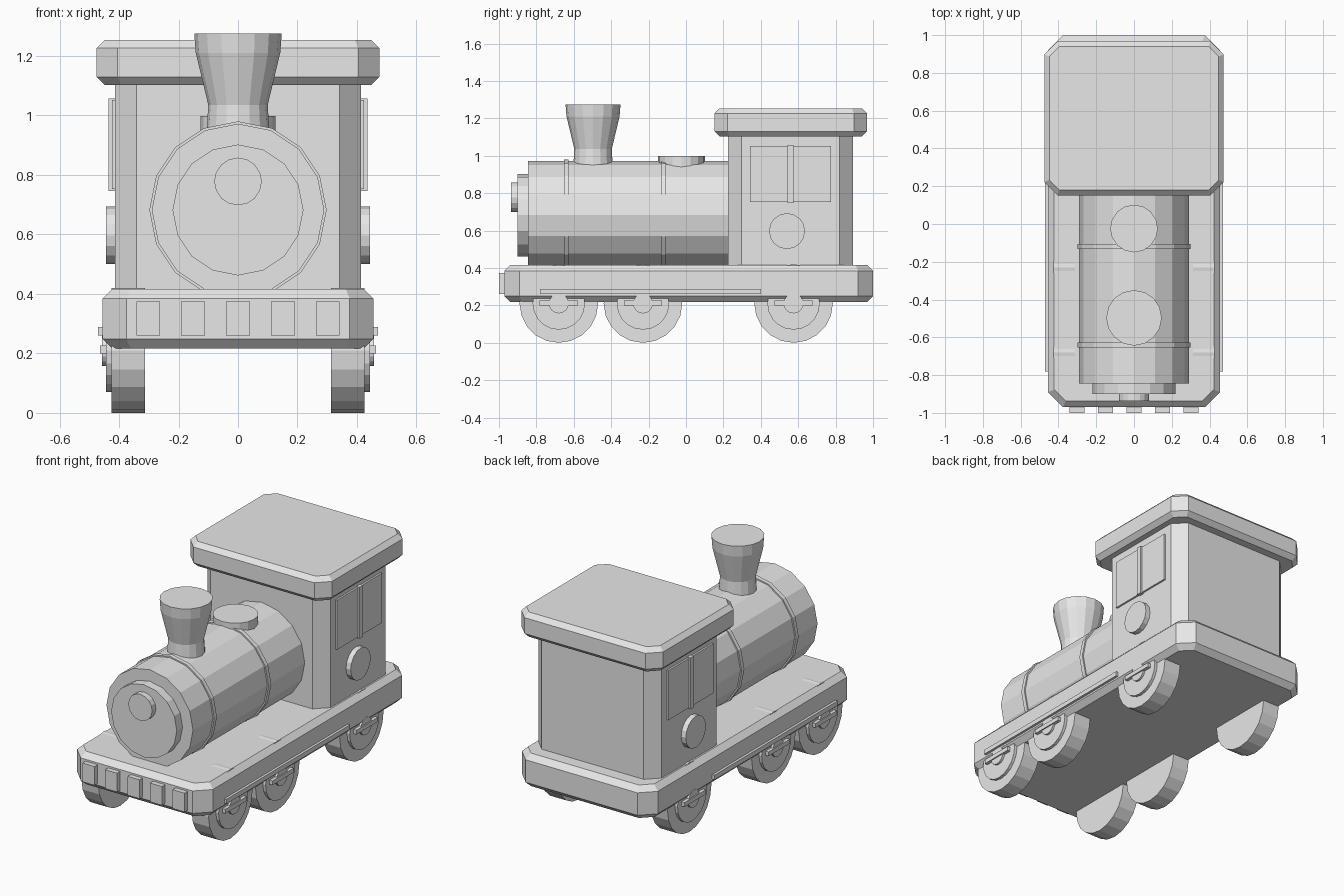
import bpy
import bmesh
import math
from mathutils import Matrix, Vector

cube = bpy.data.objects.get("Cube")
if cube:
    bpy.data.objects.remove(cube, do_unlink=True)

# One plain material for the whole model
grey = bpy.data.materials.new("plain_grey")
grey.use_nodes = True
colour = (0.8, 0.8, 0.8, 1)
grey.diffuse_color = colour
grey.node_tree.nodes["Principled BSDF"].inputs["Base Color"].default_value = colour


def finish(name, bm):
    bmesh.ops.recalc_face_normals(bm, faces=bm.faces)
    mesh = bpy.data.meshes.new(name)
    bm.to_mesh(mesh)
    bm.free()
    mesh.materials.append(grey)
    obj = bpy.data.objects.new(name, mesh)
    bpy.context.collection.objects.link(obj)
    return obj


def loft(name, rings):
    """Join equal rings of points into a closed solid."""
    bm = bmesh.new()
    loops = [[bm.verts.new(p) for p in ring] for ring in rings]
    n = len(loops[0])
    for a, b in zip(loops, loops[1:]):
        for i in range(n):
            j = (i + 1) % n
            bm.faces.new((a[i], a[j], b[j], b[i]))
    bm.faces.new(loops[0])
    bm.faces.new(loops[-1])
    return finish(name, bm)


def octagon(x, y0, y1, cut, z, inset=0):
    x, y0, y1 = x - inset, y0 + inset, y1 - inset
    c = cut - inset * 0.58
    return [(x - c, y0, z), (x, y0 + c, z), (x, y1 - c, z), (x - c, y1, z),
            (c - x, y1, z), (-x, y1 - c, z), (-x, y0 + c, z), (c - x, y0, z)]


def slab(name, x, y0, y1, z0, z1, cut, bevel):
    """Box with cut corners and chamfered top and bottom rims."""
    levels = [(z0, bevel), (z0 + bevel, 0), (z1 - bevel, 0), (z1, bevel)]
    return loft(name, [octagon(x, y0, y1, cut, z, i) for z, i in levels])


def turned(name, profile, centre, axis, sides=16):
    """Solid of revolution; profile holds (radius, position along axis)."""
    turn = {"X": Matrix.Rotation(math.pi / 2, 3, "Y"),
            "Y": Matrix.Rotation(-math.pi / 2, 3, "X"),
            "Z": Matrix.Identity(3)}[axis]
    rings = []
    for r, h in profile:
        angles = [math.tau * i / sides for i in range(sides)]
        rings.append([turn @ Vector((r * math.cos(a), r * math.sin(a), h))
                      + Vector(centre) for a in angles])
    return loft(name, rings)


def box(name, x, y, z):
    """Box from its (low, high) range on each axis."""
    return loft(name, [[(x[0], y[0], h), (x[1], y[0], h),
                        (x[1], y[1], h), (x[0], y[1], h)] for h in z])


def both(obj):
    """Mirror a left part onto the right side."""
    obj.modifiers.new("Mirror", "MIRROR")


# Platform, cab and roof
slab("platform", 0.455, -0.97, 1.0, 0.217, 0.417, 0.08, 0.032)
loft("cab", [octagon(0.413, 0.225, 0.893, 0.071, z) for z in (0.4, 1.12)])
slab("roof", 0.475, 0.152, 0.968, 1.103, 1.253, 0.07, 0.027)

# Boiler with bands, front plate and lamp
turned("boiler", [(0.29, -0.845), (0.29, 0.25)], (0, 0, 0.682), "Y")
for y in (-0.64, -0.12):
    turned("boiler_band", [(0.298, y - 0.013), (0.298, y + 0.013)], (0, 0, 0.682), "Y")
turned("smokebox_door", [(0.22, -0.9), (0.22, -0.83)], (0, 0, 0.682), "Y")
turned("front_lamp", [(0.08, -0.936), (0.08, -0.89)], (0, 0, 0.778), "Y")

# Chimney and dome
turned("chimney", [(0.107, 0.92), (0.1, 1.035), (0.142, 1.21), (0.147, 1.275)],
       (0, -0.497, 0), "Z")
turned("steam_dome", [(0.126, 0.92), (0.126, 0.998)], (0, -0.024, 0), "Z")

# Blocks along the front beam
for i in range(-2, 3):
    x = i * 0.151
    box("front_block", (x - 0.04, x + 0.04), (-1.0, -0.95), (0.26, 0.374))

# Cab side windows and round plaques
both(box("window", (0.4, 0.424), (0.343, 0.774), (0.752, 1.052)))
both(box("window_bar", (0.4, 0.435), (0.544, 0.576), (0.746, 1.057)))
both(turned("round_plaque", [(0.096, 0.4), (0.096, 0.444)], (0, 0.54, 0.597), "X"))

# Side strip
both(box("side_strip", (0.44, 0.47), (-0.78, 0.4), (0.26, 0.288)))

# Wheels with discs, hubs and short cross bars
for y in (-0.68, -0.23, 0.575):
    c = (0, y, 0.21)
    both(turned("wheel", [(0.21, 0.313), (0.21, 0.426)], c, "X", 20))
    both(turned("wheel_disc", [(0.14, 0.42), (0.14, 0.444)], c, "X", 20))
    both(turned("wheel_hub", [(0.053, 0.43), (0.053, 0.457)], c, "X"))
    both(box("wheel_bar", (0.43, 0.464), (y - 0.102, y + 0.102), (0.2, 0.226)))
